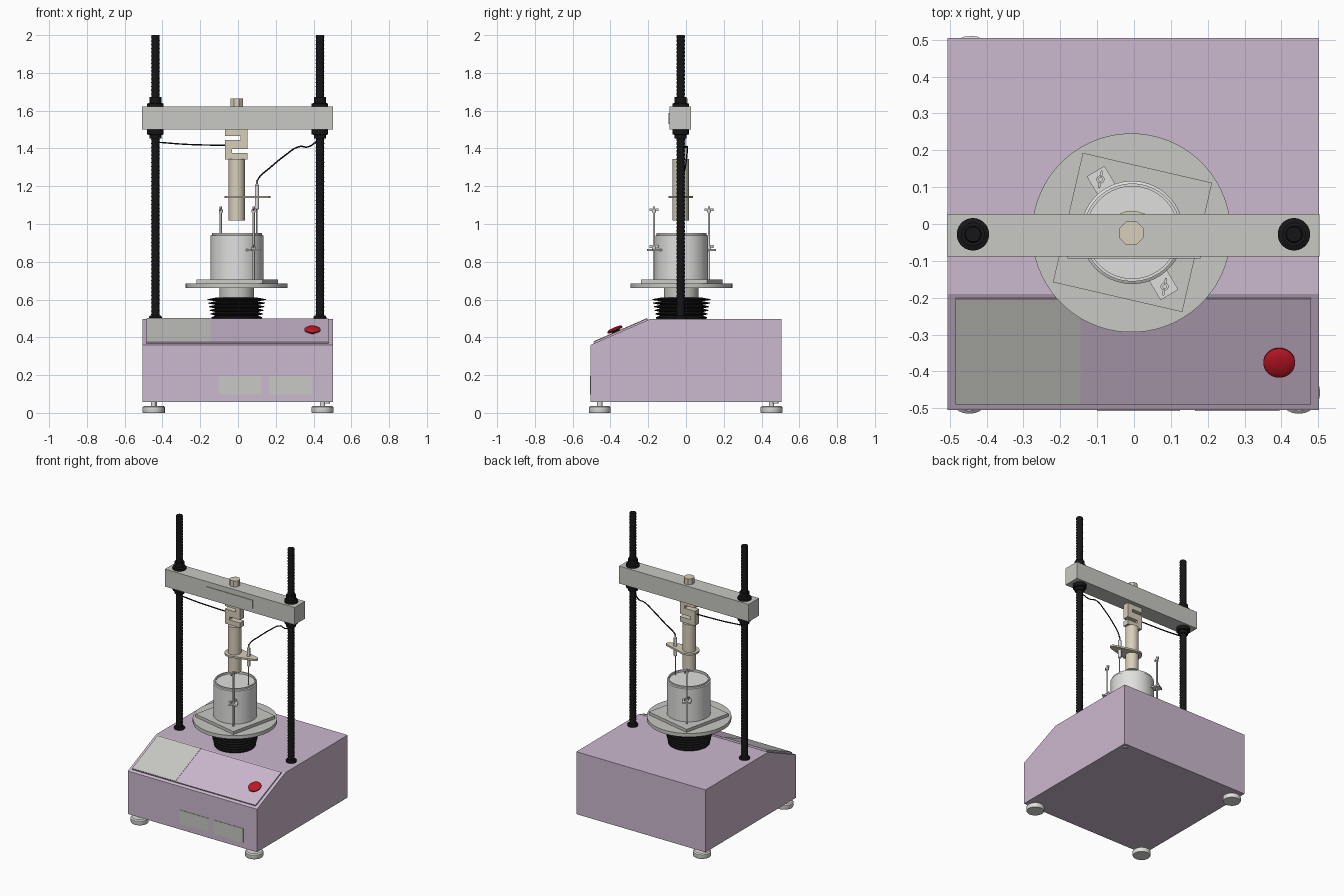
import bpy, bmesh, math
from mathutils import Matrix, Vector

if "Cube" in bpy.data.objects:
    bpy.data.objects.remove(bpy.data.objects["Cube"])


def mat(name, r, g, b):
    m = bpy.data.materials.new(name)
    m.diffuse_color = (r, g, b, 1)
    m.use_nodes = True
    m.node_tree.nodes["Principled BSDF"].inputs["Base Color"].default_value = m.diffuse_color
    return m


LILAC = mat("lilac_paint", 0.60, 0.48, 0.62)
GREY = mat("light_grey", 0.58, 0.585, 0.55)
STEEL = mat("bright_steel", 0.74, 0.74, 0.73)
BEIGE = mat("beige_metal", 0.69, 0.62, 0.49)
BLACK = mat("black", 0.008, 0.008, 0.009)
RED = mat("red", 0.53, 0.008, 0.02)

CX, CY = -0.007, -0.025      # axis of the loading train


def finish(name, bm, material, smooth=False):
    bmesh.ops.recalc_face_normals(bm, faces=bm.faces)
    me = bpy.data.meshes.new(name)
    bm.to_mesh(me)
    bm.free()
    me.materials.append(material)
    ob = bpy.data.objects.new(name, me)
    bpy.context.collection.objects.link(ob)
    if smooth:
        bpy.ops.object.select_all(action='DESELECT')
        ob.select_set(True)
        bpy.context.view_layer.objects.active = ob
        bpy.ops.object.shade_smooth_by_angle(angle=math.radians(35))
    return ob


def box(name, x0, x1, y0, y1, z0, z1, material, matrix=Matrix()):
    bm = bmesh.new()
    bmesh.ops.create_cube(bm, size=1)
    for v in bm.verts:
        v.co = matrix @ Vector((x0 + (v.co.x + .5) * (x1 - x0),
                                y0 + (v.co.y + .5) * (y1 - y0),
                                z0 + (v.co.z + .5) * (z1 - z0)))
    return finish(name, bm, material)


def lathe(name, profile, material, matrix, sides=32, smooth=True):
    """Solid of revolution from (radius, height) pairs, capped at both ends."""
    bm = bmesh.new()
    rings = []
    for r, z in profile:
        rings.append([bm.verts.new(matrix @ Vector((
            r * math.cos(2 * math.pi * (i + .5) / sides),
            r * math.sin(2 * math.pi * (i + .5) / sides), z))) for i in range(sides)])
    for a, b in zip(rings, rings[1:]):
        for i in range(sides):
            j = (i + 1) % sides
            bm.faces.new((a[i], a[j], b[j], b[i]))
    bm.faces.new(rings[0])
    bm.faces.new(rings[-1])
    return finish(name, bm, material, smooth)


def cyl(name, x, y, z0, z1, r, material, sides=32, smooth=True):
    return lathe(name, [(r, z0), (r, z1)], material,
                 Matrix.Translation((x, y, 0)), sides, smooth)


def prism(name, pts, offset, material):
    """Extrude a flat outline of 3D points by an offset."""
    bm = bmesh.new()
    f = bm.faces.new([bm.verts.new(p) for p in pts])
    ext = bmesh.ops.extrude_face_region(bm, geom=[f])
    bmesh.ops.translate(bm, vec=offset,
                        verts=[g for g in ext["geom"] if isinstance(g, bmesh.types.BMVert)])
    return finish(name, bm, material)


def cable(name, pts, r=0.004):
    cu = bpy.data.curves.new(name, 'CURVE')
    cu.dimensions = '3D'
    cu.bevel_depth = r
    cu.bevel_resolution = 1
    cu.resolution_u = 5
    sp = cu.splines.new('BEZIER')
    sp.bezier_points.add(len(pts) - 1)
    for bp, p in zip(sp.bezier_points, pts):
        bp.co = p
        bp.handle_left_type = bp.handle_right_type = 'AUTO'
    cu.materials.append(BLACK)
    ob = bpy.data.objects.new(name, cu)
    bpy.context.collection.objects.link(ob)
    bpy.ops.object.select_all(action='DESELECT')
    ob.select_set(True)
    bpy.context.view_layer.objects.active = ob
    bpy.ops.object.convert(target='MESH')


# --- housing with sloped front
prism("housing", [(-0.506, y, z) for y, z in
      [(-0.505, 0.057), (0.505, 0.057), (0.505, 0.497), (-0.19, 0.497), (-0.505, 0.36)]],
      (1.008, 0, 0), LILAC)

# --- control panel, display and stop button, in the plane of the slope
tilt = math.atan2(0.137, 0.315)
slope = Matrix.Translation((0, -0.3435, 0.4302)) @ Matrix.Rotation(tilt, 4, 'X')
box("control_panel", -0.485, 0.48, -0.156, 0.156, -0.004, 0.009, LILAC, slope)
box("display_plate", -0.483, -0.145, -0.154, 0.154, 0.008, 0.011, GREY, slope)
button = slope @ Matrix.Translation((0.394, -0.026, 0))
lathe("stop_button_stem", [(0.024, 0), (0.024, 0.022)], BLACK, button)
lathe("stop_button_cap", [(0.036, 0.016), (0.043, 0.02), (0.043, 0.026),
                          (0.034, 0.032), (0.012, 0.035)], RED, button)

# --- blank label plates on the front
for i, (x0, x1) in enumerate([(-0.10, 0.125), (0.165, 0.395)]):
    box(f"front_label_{i}", x0, x1, -0.508, -0.503, 0.097, 0.195, GREY)

# --- feet (the back right one is only a stub)
for n, x, y in [("front_left", -0.447, -0.457), ("front_right", 0.447, -0.457),
                ("back_left", -0.443, 0.453)]:
    lathe(f"foot_{n}", [(0.056, 0), (0.058, 0.004), (0.058, 0.03), (0.05, 0.037),
                        (0.014, 0.037), (0.014, 0.06)], STEEL, Matrix.Translation((x, y, 0)))
cyl("foot_stub_back_right", 0.47, 0.475, 0.05, 0.06, 0.016, STEEL)

# --- threaded columns with nuts and collars
thread = [(0.0235 if i % 2 else 0.0205, 0.49 + 1.51 * i / 150) for i in range(151)]
for n, x in [("left", -0.437), ("right", 0.434)]:
    at = Matrix.Translation((x, CY - 0.003, 0))
    lathe(f"column_{n}", thread, BLACK, at, 16)
    lathe(f"column_collar_{n}", [(0.034, 0.49), (0.034, 0.508), (0.028, 0.515)], BLACK, at)
    lathe(f"upper_nut_{n}", [(0.044, 1.62), (0.044, 1.637), (0.032, 1.641), (0.032, 1.672)],
          BLACK, at)
    lathe(f"lower_nut_{n}", [(0.032, 1.452), (0.032, 1.471), (0.044, 1.475), (0.044, 1.503)],
          BLACK, at)

# --- crosshead beam with name plate blank and top bolt
box("crosshead", -0.508, 0.503, -0.088, 0.027, 1.5, 1.623, GREY)
box("crosshead_plate", -0.18, 0.18, -0.093, -0.085, 1.53, 1.588, GREY)
cyl("top_bolt", CX, CY, 1.61, 1.664, 0.035, BEIGE, 8, False)

# --- S-shaped load cell and plunger
s_outline = [(-0.068, 1.5), (0.05, 1.5), (0.05, 1.397), (-0.032, 1.397), (-0.032, 1.377),
             (0.05, 1.377), (0.05, 1.342), (-0.068, 1.342), (-0.068, 1.445),
             (0.012, 1.445), (0.012, 1.465), (-0.068, 1.465)]
prism("load_cell", [(x, CY - 0.022, z) for x, z in s_outline], (0, 0.044, 0), BEIGE)
cyl("plunger", CX, CY - 0.003, 1.018, 1.343, 0.043, BEIGE)

# --- teardrop bracket holding the displacement probe
R, r, d = 0.064, 0.02, 0.158
t = math.acos((R - r) / d)
drop = [(CX + R * math.cos(a), CY - 0.003 + R * math.sin(a)) for a in
        [t + (2 * math.pi - 2 * t) * i / 24 for i in range(25)]]
drop += [(CX + d + r * math.cos(a), CY - 0.003 + r * math.sin(a)) for a in
         [-t + 2 * t * i / 8 for i in range(9)]]
prism("probe_bracket", [(x, y, 1.137) for x, y in drop], (0, 0, 0.012), BEIGE)
lathe("displacement_probe", [(0.004, 0.945), (0.004, 1.075), (0.011, 1.08), (0.011, 1.205),
                             (0.005, 1.212), (0.005, 1.232)],
      STEEL, Matrix.Translation((0.1, CY, 0)), 16)

# --- cables
cable("probe_cable", [(0.1, CY, 1.225), (0.115, -0.018, 1.25), (0.166, -0.005, 1.295),
                      (0.245, 0.004, 1.36), (0.325, 0.006, 1.41), (0.37, -0.005, 1.408),
                      (0.42, CY, 1.44)])
cable("load_cell_cable", [(-0.425, CY, 1.433), (-0.28, CY, 1.422), (-0.16, CY, 1.418),
                          (-0.06, CY, 1.416)])

# --- bellows, ram and platen
folds = [(0.13, 0.49)]
for i in range(6):
    z = 0.503 + i * 0.019
    folds += [(0.135 + 0.004 * i, z), (0.135 + 0.004 * i, z + 0.004), (0.112, z + 0.012)]
axis = Matrix.Translation((CX, CY + 0.001, 0))
lathe("bellows", folds, BLACK, axis, 40)
cyl("ram", CX, CY, 0.6, 0.662, 0.092, GREY)
cyl("platen", CX, CY + 0.001, 0.66, 0.685, 0.27, GREY, 64)

# --- specimen mould on its square base
turn = Matrix.Translation((-0.004, -0.023, 0)) @ Matrix.Rotation(math.radians(-13), 4, 'Z')
box("mould_base", -0.18, 0.18, -0.18, 0.18, 0.684, 0.706, GREY, turn)
lathe("mould", [(0.14, 0.705), (0.14, 0.938), (0.133, 0.942), (0.133, 0.952),
                (0.125, 0.952), (0.125, 0.938)], STEEL,
      Matrix.Translation((-0.005, -0.023, 0)), 48)

# --- tie rods with lugs and wing nuts on opposite sides of the mould
for n, x, y in [("back", -0.091, 0.121), ("front", 0.083, -0.17)]:
    at = Matrix.Translation((x, y, 0)) @ Matrix.Rotation(
        math.atan2(y + 0.023, x + 0.005), 4, 'Z')
    cyl(f"tie_rod_{n}", x, y, 0.7, 1.092, 0.006, STEEL, 12)
    box(f"lug_{n}", -0.035, 0.026, -0.028, 0.028, 0.858, 0.868, STEEL, at)
    for k, z in enumerate((0.868, 1.062)):
        cyl(f"wing_nut_{n}_{k}", x, y, z, z + 0.014, 0.011, STEEL, 12)
        for s in (-1, 1):
            ends = sorted((s * 0.008, s * 0.024))
            box(f"wing_{n}_{k}_{'a' if s < 0 else 'b'}", -0.003, 0.003, ends[0], ends[1],
                z + 0.006, z + 0.02, STEEL,
                Matrix.Translation((x, y, 0)) @ Matrix.Rotation(math.radians(-10), 4, 'Z'))
